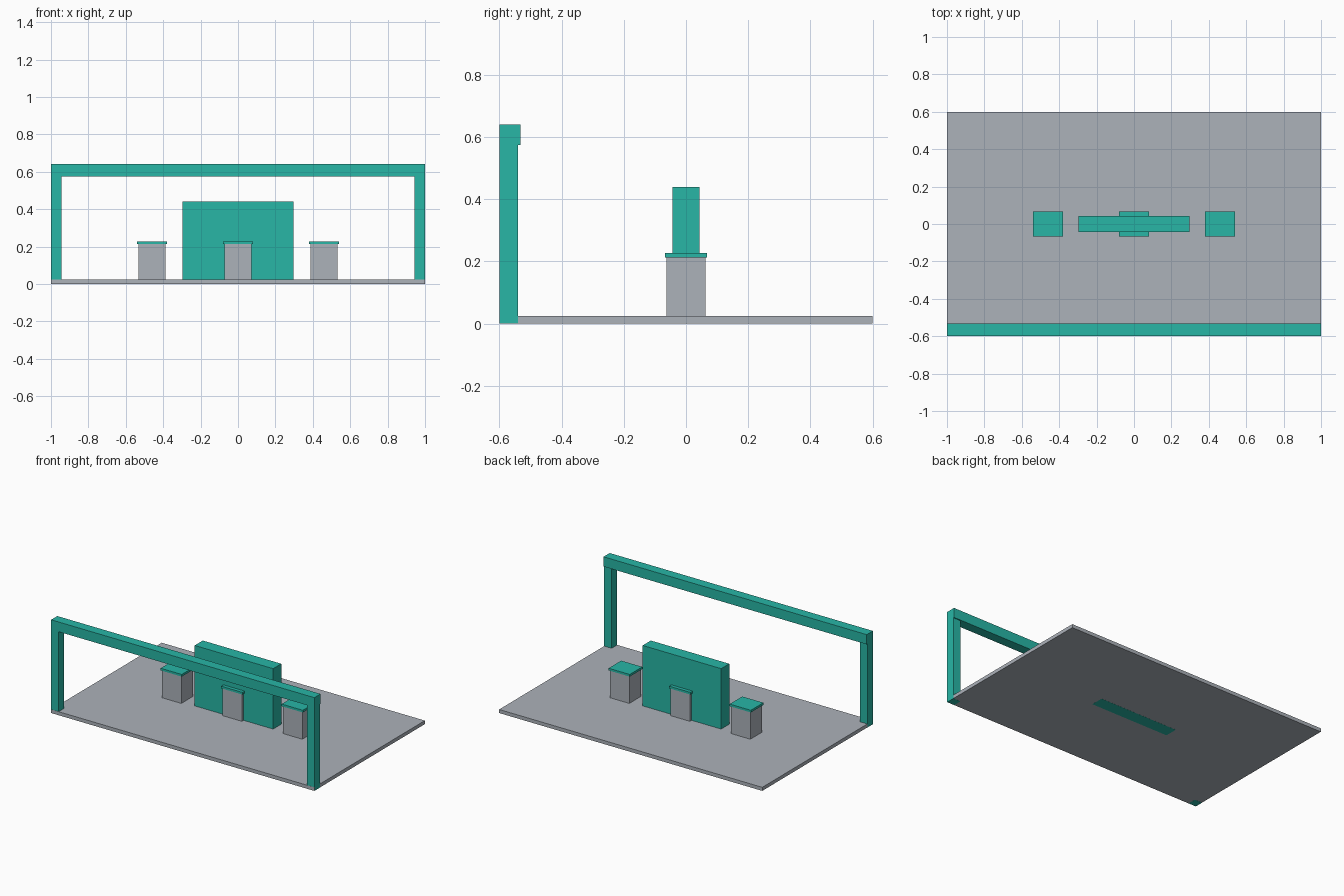
import bpy

if "Cube" in bpy.data.objects:
    bpy.data.objects.remove(bpy.data.objects["Cube"])


def material(name, rgb):
    m = bpy.data.materials.new(name)
    m.diffuse_color = (*rgb, 1.0)
    m.use_nodes = True
    m.node_tree.nodes["Principled BSDF"].inputs["Base Color"].default_value = m.diffuse_color
    return m


TEAL = material("teal", (0.021, 0.468, 0.381))
GREY = material("light grey", (0.413, 0.445, 0.491))


def box(name, x, y, z, mat):
    """Axis-aligned box from (min, max) ranges."""
    spans = (x, y, z)
    bpy.ops.mesh.primitive_cube_add(size=1, location=[(a + b) / 2 for a, b in spans])
    ob = bpy.context.object
    ob.name = name
    ob.scale = [b - a for a, b in spans]
    bpy.ops.object.transform_apply(location=False, rotation=False, scale=True)
    ob.data.materials.append(mat)
    return ob


# Floor slab, a hair inside the posts so no faces coincide
box("floor_slab", (-0.9995, 0.9995), (-0.6, 0.6), (0.0005, 0.025), GREY)

# Central display wall, set through the floor
box("display_wall", (-0.298, 0.298), (-0.044, 0.044), (0, 0.44), TEAL)

# Entrance frame along the front edge
for side, x in (("left", (-1.0, -0.943)), ("right", (0.943, 1.0))):
    box(f"{side}_post", x, (-0.599, -0.54), (0, 0.575), TEAL)
box("top_beam", (-1.0, 1.0), (-0.6, -0.533), (0.574, 0.641), TEAL)

# Plinths with overhanging caps; the middle one runs through the wall
for name, cx in (("left", -0.46), ("middle", 0.0), ("right", 0.46)):
    box(f"{name}_plinth", (cx - 0.073, cx + 0.073), (-0.0625, 0.0625), (0.024, 0.214), GREY)
    box(f"{name}_plinth_cap", (cx - 0.08, cx + 0.08), (-0.068, 0.068), (0.213, 0.228), TEAL)
